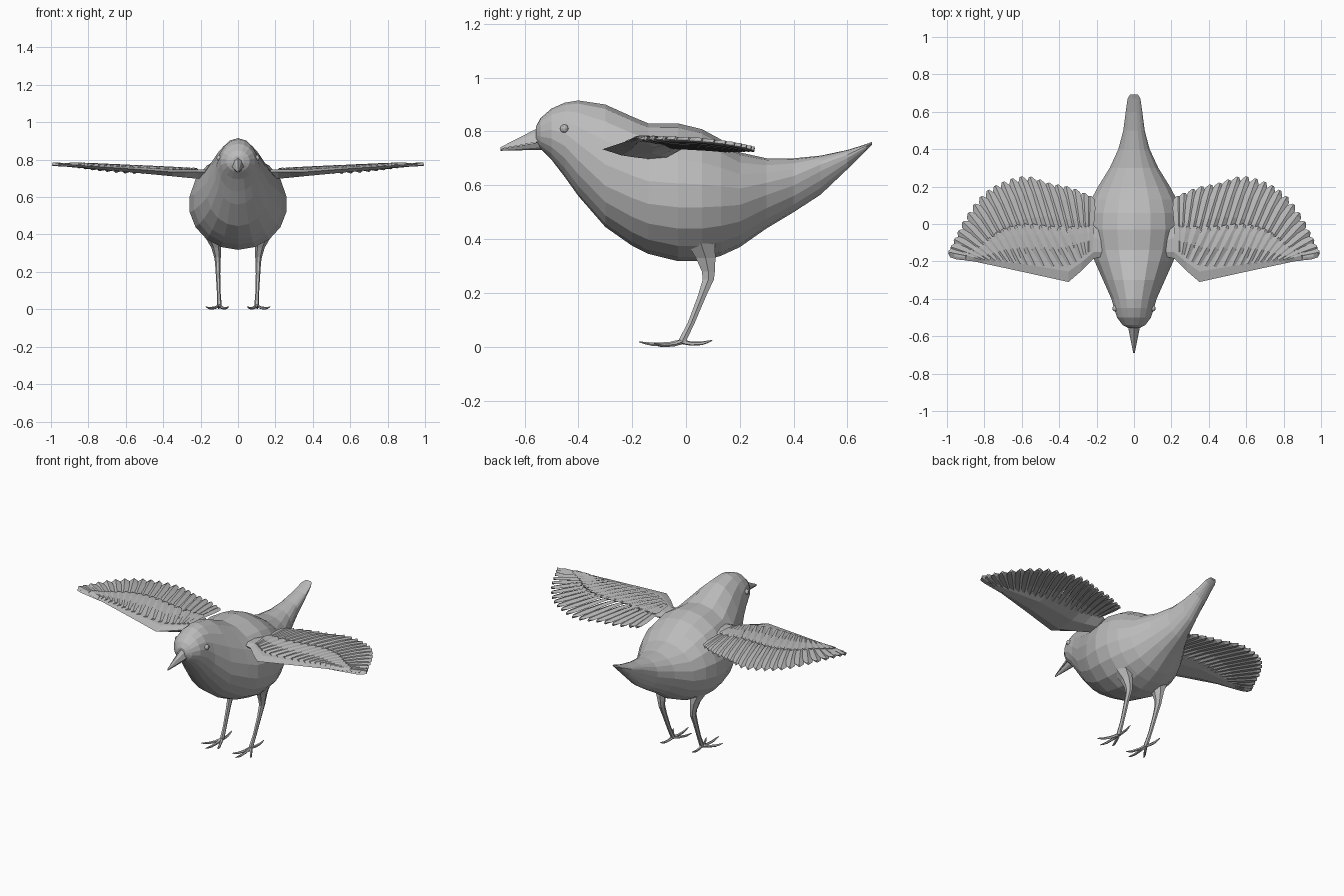
import bpy, bmesh, math
from mathutils import Vector

cube = bpy.data.objects.get("Cube")
if cube:
    bpy.data.objects.remove(cube, do_unlink=True)

grey = bpy.data.materials.new("plain grey")
grey.use_nodes = True
grey.diffuse_color = (0.5, 0.5, 0.5, 1)
grey.node_tree.nodes["Principled BSDF"].inputs["Base Color"].default_value = (0.5, 0.5, 0.5, 1)


def loft(bm, rings):
    """Skin a list of equal-sized rings and close both ends."""
    rows = [[bm.verts.new(p) for p in ring] for ring in rings]
    count = len(rows[0])
    for a, b in zip(rows, rows[1:]):
        for i in range(count):
            j = (i + 1) % count
            bm.faces.new((a[i], a[j], b[j], b[i]))
    bm.faces.new(rows[0])
    bm.faces.new(rows[-1])


def finish(name, bm, side=1):
    """Turn the bmesh into a flat-shaded object, flipped for the right side."""
    for v in bm.verts:
        v.co.x *= side
    bmesh.ops.recalc_face_normals(bm, faces=bm.faces)
    mesh = bpy.data.meshes.new(name)
    bm.to_mesh(mesh)
    bm.free()
    mesh.materials.append(grey)
    obj = bpy.data.objects.new(name, mesh)
    bpy.context.collection.objects.link(obj)
    return obj


def along(points, t):
    """Point at fraction t of a smooth curve through evenly spaced points."""
    last = len(points) - 1
    i = min(int(t * last), last - 1)
    f = t * last - i
    p = [Vector(points[max(0, min(last, i + k))]) for k in (-1, 0, 1, 2)]
    return 0.5 * (2 * p[1] + (p[2] - p[0]) * f
                  + (2 * p[0] - 5 * p[1] + 4 * p[2] - p[3]) * f ** 2
                  + (3 * p[1] - p[0] - 3 * p[2] + p[3]) * f ** 3)


def tube(bm, path, sides=6):
    """Loft round sections; each path entry is x, y, z, x radius, y radius."""
    loft(bm, [[(x + rx * math.cos(a), y + ry * math.sin(a), z)
               for a in (math.tau * k / sides for k in range(sides))]
              for x, y, z, rx, ry in path])


# Body, head and tail: y, bottom, widest height, top, half width
SECTIONS = [
    (-.557, .76, .79, .82, .03), (-.54, .735, .79, .85, .062),
    (-.5, .695, .79, .885, .092), (-.45, .63, .77, .907, .108),
    (-.4, .56, .72, .915, .123), (-.3, .445, .63, .9, .168),
    (-.2, .375, .59, .855, .213), (-.14, .345, .57, .83, .238),
    (-.03, .318, .56, .83, .262), (.06, .318, .56, .808, .255),
    (.13, .338, .56, .77, .233), (.2, .37, .56, .722, .195),
    (.3, .44, .59, .7, .132), (.4, .5, .62, .7, .085),
    (.5, .565, .67, .71, .058), (.6, .66, .71, .731, .045),
    (.67, .73, .745, .753, .035), (.692, .752, .757, .762, .022)]
bm = bmesh.new()
rings = []
for y, low, mid, high, wide in SECTIONS:
    ring = []
    for k in range(18):
        a = math.tau * (k + 0.5) / 18
        s = math.sin(a)
        ring.append((wide * math.cos(a), y, mid + s * ((high - mid) if s > 0 else (mid - low))))
    rings.append(ring)
loft(bm, rings)
finish("body", bm)


# Beak: an upper and a lower half, each tapering to the tip
def beak(name, base_z, tip_z, height, width):
    bm = bmesh.new()
    rings = []
    for t in (0, 0.3, 0.65, 1):
        y = -.53 - .16 * t
        z = base_z + (tip_z - base_z) * t
        w = width * (1 - t) + .004
        h = height * (1 - t) + .006 * (1 if height > 0 else -1)
        rings.append([(-w, y, z), (-w * .6, y, z + h * .7), (0, y, z + h),
                      (w * .6, y, z + h * .7), (w, y, z)])
    loft(bm, rings)
    finish(name, bm)


beak("upper_beak", .765, .735, .052, .032)
beak("lower_beak", .763, .734, -.025, .026)


# Wing surface height
def wing_z(x, y):
    return .725 + .035 * (x - .22) / .78 + .02 * (1 - ((y + .08) / .3) ** 2)


def feather(bm, root, tip, lift, half, thick):
    """Ridged blade, slightly tilted so that neighbours overlap."""
    direction = tip - root
    across = Vector((-direction.y, direction.x)).normalized()
    rings = []
    for t, scale in ((0, .5), (.45, .8), (.75, 1), (.93, .85), (1, .25)):
        ring = []
        for side, rise in ((-1, -.2), (0, .9), (1, .5), (0, -.6)):
            p = root + direction * t + across * (side * half * scale)
            ring.append((p.x, p.y, wing_z(p.x, p.y) + lift + rise * thick))
        rings.append(ring)
    loft(bm, rings)


FLIGHT_ROOTS = [(.24, -.12), (.35, -.13), (.55, -.15), (.7, -.18), (.8, -.19)]
FLIGHT_TIPS = [(.235, .15), (.34, .195), (.46, .22), (.58, .255), (.7, .225),
               (.8, .165), (.885, .06), (.95, -.06), (.992, -.15)]
COVERT_ROOTS = [(.24, -.15), (.35, -.22), (.55, -.22), (.7, -.2), (.82, -.19)]
COVERT_TIPS = [(.24, -.01), (.42, -.015), (.58, .0), (.71, -.03), (.82, -.11), (.9, -.165)]
# Wing arm: x, leading edge y, trailing edge y, thickness
ARM = [(.15, -.17, -.06, .04), (.215, -.185, -.01, .05), (.28, -.25, -.02, .045),
       (.35, -.31, -.03, .038), (.6, -.255, -.04, .028), (.8, -.212, -.11, .02),
       (.96, -.178, -.15, .012)]

for side, word in ((1, "left"), (-1, "right")):
    # Solid arm of the wing
    bm = bmesh.new()
    rings = []
    for x, front, back, thick in ARM:
        ring = []
        for t, drop in ((0, .25), (.2, 0), (.65, 0), (1, .2), (.65, .9), (.25, 1)):
            y = front + (back - front) * t
            ring.append((x, y, wing_z(x, y) + .004 - drop * thick))
        rings.append(ring)
    loft(bm, rings)
    finish(word + "_wing_arm", bm, side)

    # Long feathers, then the shorter row above them
    for name, roots, tips, count, lift, half, thick in (
            ("flight_feathers", FLIGHT_ROOTS, FLIGHT_TIPS, 21, -.005, .03, .012),
            ("covert_feathers", COVERT_ROOTS, COVERT_TIPS, 18, .005, .027, .008)):
        bm = bmesh.new()
        for k in range(count):
            t = k / (count - 1)
            feather(bm, along(roots, t), along(tips, t), lift, half, thick)
        finish(word + "_" + name, bm, side)

    # Eye with a raised rim
    bm = bmesh.new()
    bmesh.ops.create_uvsphere(bm, u_segments=10, v_segments=6, radius=.016)
    bmesh.ops.translate(bm, verts=bm.verts, vec=(.1, -.452, .81))
    finish(word + "_eye", bm, side)

    # Leg: feathered thigh, ankle joint and thin shank
    bm = bmesh.new()
    tube(bm, [(.135, .05, .43, .055, .068), (.13, .055, .385, .045, .06),
              (.117, .073, .33, .026, .042), (.11, .083, .28, .018, .028),
              (.108, .083, .25, .015, .024), (.107, .06, .19, .012, .018),
              (.103, .02, .09, .01, .015), (.1, -.01, .03, .012, .017),
              (.1, -.015, .012, .011, .016)])
    finish(word + "_leg", bm, side)

    # Toes: three forward and one back, arched with a claw tip
    bm = bmesh.new()
    start = Vector((.1, -.015, .019))
    for end in ((.105, -.175, .018), (.172, -.12, .013), (.05, -.13, .013), (.11, .098, .024)):
        reach = Vector(end) - start
        across = Vector((-reach.y, reach.x, 0)).normalized()
        up = Vector((0, 0, 1))
        rings = []
        for t, size in ((0, .01), (.3, .008), (.65, .007), (.85, .005), (1, .0015)):
            centre = start + reach * t - up * (.011 * math.sin(math.pi * t))
            rings.append([centre + size * (across * math.cos(a) + up * math.sin(a))
                          for a in (math.tau * k / 5 for k in range(5))])
        loft(bm, rings)
    finish(word + "_toes", bm, side)
